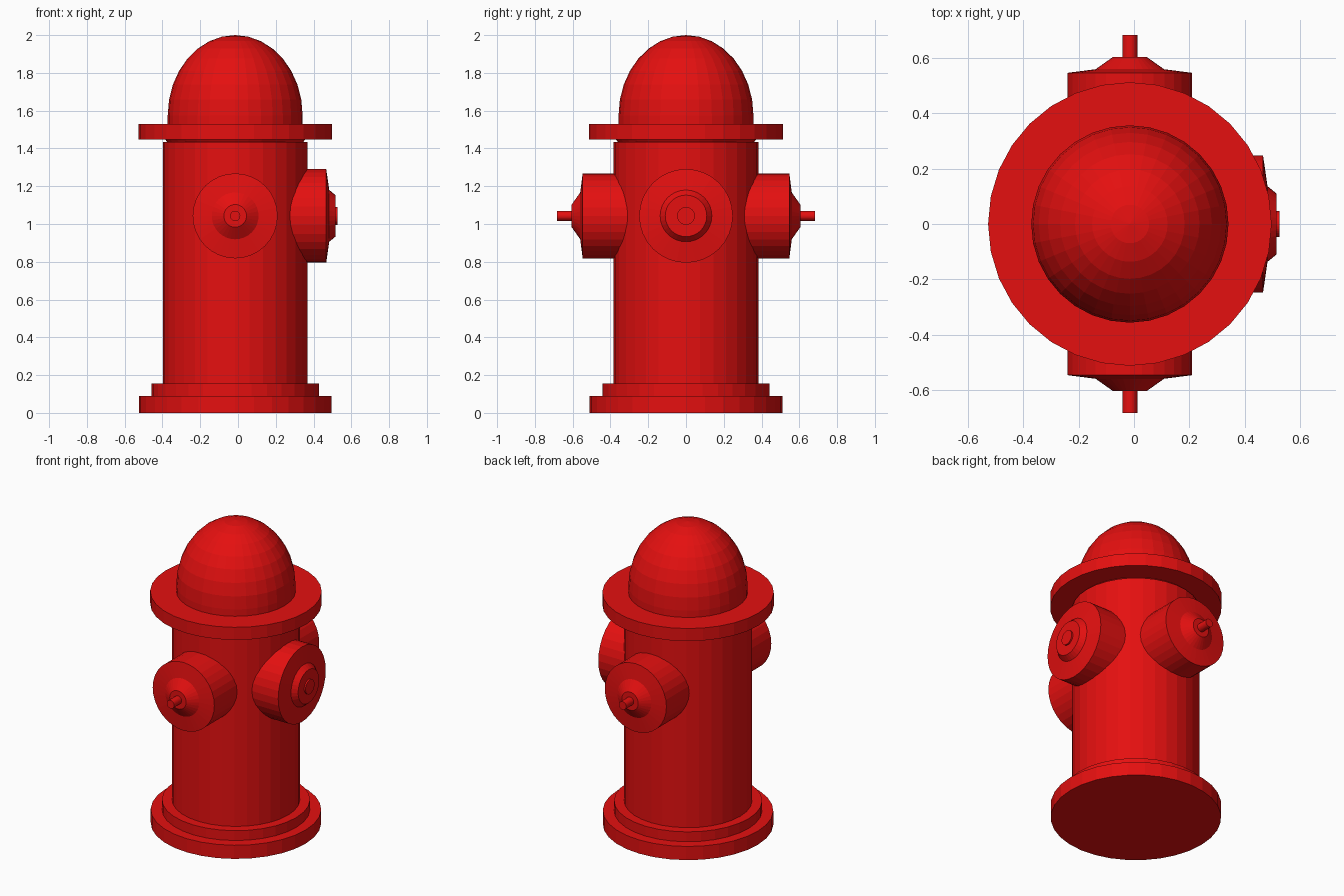
import bpy, bmesh, math
from mathutils import Matrix

if "Cube" in bpy.data.objects:
    bpy.data.objects.remove(bpy.data.objects["Cube"])

SIDES = 32
CX = -0.015      # the barrel axis sits slightly left of the side outlet's centre
OUTLET_Z = 1.043

red = bpy.data.materials.new("hydrant red")
red.diffuse_color = (0.78, 0.005, 0.005, 1)
red.use_nodes = True
red.node_tree.nodes["Principled BSDF"].inputs["Base Color"].default_value = red.diffuse_color


def lathe(name, profile, matrix):
    """Spin a (radius, height) profile around local z; a zero radius is a pole, open ends are capped."""
    bm = bmesh.new()
    rings = []
    for r, h in profile:
        if r == 0:
            rings.append([bm.verts.new((0, 0, h))] * SIDES)
        else:
            rings.append([bm.verts.new((r * math.cos(a), r * math.sin(a), h))
                          for a in (2 * math.pi * i / SIDES for i in range(SIDES))])
    for lo, hi in zip(rings, rings[1:]):
        for i in range(SIDES):
            j = (i + 1) % SIDES
            bm.faces.new(list(dict.fromkeys((lo[i], lo[j], hi[j], hi[i]))))
    if profile[0][0] > 0:
        bm.faces.new(rings[0][::-1])
    if profile[-1][0] > 0:
        bm.faces.new(rings[-1])
    bmesh.ops.recalc_face_normals(bm, faces=bm.faces[:])
    bm.transform(matrix)
    mesh = bpy.data.meshes.new(name)
    bm.to_mesh(mesh)
    bm.free()
    mesh.materials.append(red)
    obj = bpy.data.objects.new(name, mesh)
    bpy.context.collection.objects.link(obj)
    return obj


axis = Matrix.Translation((CX, 0, 0))

# Stepped base, barrel and collar
lathe("base", [(0.51, 0), (0.51, 0.09), (0.443, 0.09), (0.443, 0.155), (0.3, 0.155)], axis)
lathe("barrel", [(0.383, 0.12), (0.383, 1.435)], axis)
lathe("collar", [(0.36, 1.433), (0.37, 1.447), (0.513, 1.447), (0.513, 1.53), (0.3, 1.53)], axis)

# Domed bonnet
DOME_Z, DOME_R = 1.575, 0.357
dome = [(DOME_R, 1.5)]
for k in range(8):
    a = math.radians(11.25 * k)
    dome.append((DOME_R * math.cos(a), DOME_Z + (2.0 - DOME_Z) * math.sin(a)))
dome.append((0, 2.0))
lathe("bonnet", dome, axis)

# Front and back hose outlets with operating stems
hose = [(0.225, 0.2), (0.225, 0.547), (0.124, 0.56), (0.06, 0.605),
        (0.027, 0.605), (0.027, 0.683)]
for name, angle in (("front_outlet", 90), ("back_outlet", -90)):
    lathe(name, hose, Matrix.Translation((CX, 0, OUTLET_Z))
          @ Matrix.Rotation(math.radians(angle), 4, 'X'))

# Larger side outlet with a stepped cap
pumper = [(0.248, 0.15), (0.248, 0.467), (0.137, 0.483), (0.11, 0.516),
          (0.047, 0.516), (0.047, 0.526)]
lathe("side_outlet", pumper, Matrix.Translation((0, 0, OUTLET_Z))
      @ Matrix.Rotation(math.radians(90), 4, 'Y'))
